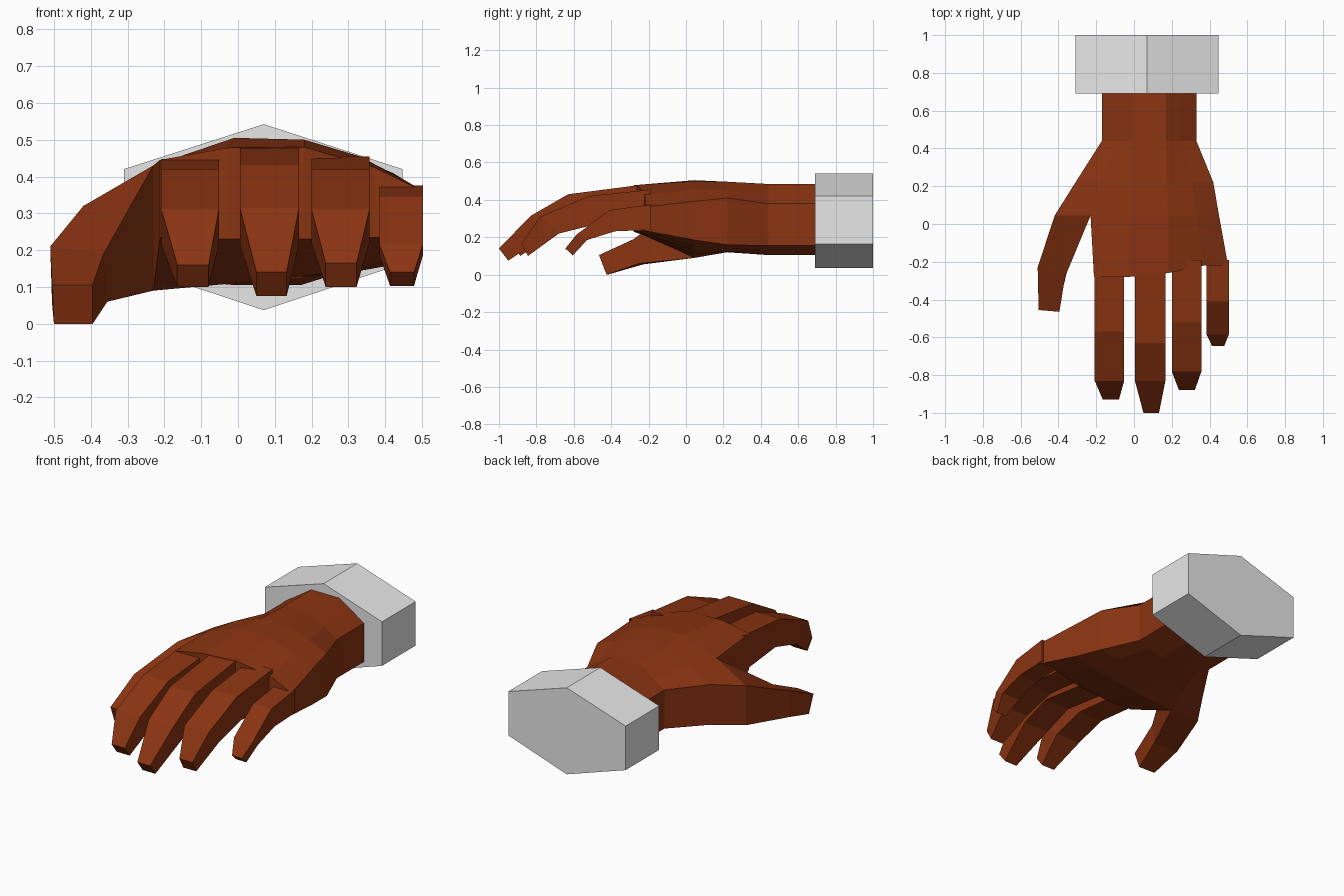
import bpy, bmesh

if "Cube" in bpy.data.objects:
    bpy.data.objects.remove(bpy.data.objects["Cube"])


def material(name, rgb):
    m = bpy.data.materials.new(name)
    m.diffuse_color = (*rgb, 1)
    m.use_nodes = True
    m.node_tree.nodes["Principled BSDF"].inputs["Base Color"].default_value = m.diffuse_color
    return m


skin = material("brown skin", (0.26, 0.035, 0.006))
grey = material("light grey cuff", (0.8, 0.8, 0.8))


def finish(bm, name, mat):
    bmesh.ops.remove_doubles(bm, verts=bm.verts, dist=0.0005)
    bmesh.ops.recalc_face_normals(bm, faces=bm.faces)
    mesh = bpy.data.meshes.new(name)
    bm.to_mesh(mesh)
    bm.free()
    mesh.materials.append(mat)
    ob = bpy.data.objects.new(name, mesh)
    bpy.context.collection.objects.link(ob)


def loft(bm, rings, cap_start=False, cap_end=False):
    """Skin a series of closed rings of 3D points."""
    vs = [[bm.verts.new(p) for p in r] for r in rings]
    n = len(vs[0])
    for a, b in zip(vs, vs[1:]):
        for i in range(n):
            j = (i + 1) % n
            bm.faces.new((a[i], a[j], b[j], b[i]))
    if cap_start:
        bm.faces.new(vs[0])
    if cap_end:
        bm.faces.new(vs[-1])
    return vs


def ring(cols):
    """Closed ring from columns (x, y, top z, bottom z)."""
    return ([(x, y, t) for x, y, t, b in cols]
            + [(x, y, b) for x, y, t, b in reversed(cols)])


# Palm rows: columns of (x, top z, bottom z) from thumb side to little finger side
wrist = [(-.17, .38, .155), (-.10, .425, .13), (-.01, .485, .105),
         (.17, .485, .105), (.25, .435, .13), (.33, .38, .155)]
heel = [(-.31, .365, .13), (-.17, .44, .12), (-.01, .497, .12),
        (.17, .497, .125), (.31, .455, .14), (.42, .41, .16)]
middle = [(-.42, .32, .09), (-.23, .43, .09), (-.01, .505, .11),
          (.18, .50, .13), (.33, .455, .15), (.45, .392, .185)]
rows = [ring([(x, y, t, b) for x, t, b in r])
        for y, r in ((.70, wrist), (.44, wrist), (.22, heel), (.045, middle))]
knuckles = [(-.212, -.28, .445, .235), (-.03, -.28, .478, .23), (.18, -.26, .48, .23),
            (.37, -.22, .425, .235), (.498, -.22, .363, .235)]

hand = bmesh.new()
loft(hand, rows, cap_start=True)
front = loft(hand, [ring([(x, .045, t, b) for x, t, b in middle[1:]]), ring(knuckles)])[-1]
for i in range(4):
    hand.faces.new((front[i], front[i + 1], front[8 - i], front[9 - i]))

# Thumb: grows from the outer strip of the palm
loft(hand, [
    ring([(x, .045, t, b) for x, t, b in middle[:2]]),
    [(-.51, -.23, .21), (-.365, -.28, .19), (-.355, -.25, .06), (-.505, -.23, .055)],
    [(-.505, -.455, .105), (-.395, -.465, .105), (-.395, -.425, 0), (-.50, -.42, 0)],
], cap_end=True)
finish(hand, "palm_and_thumb", skin)


# Fingers: base, two joints and a narrow tip; stations are (y, z) on top and below
def finger(name, x0, x1, tip0, tip1, top, under):
    bm = bmesh.new()
    rings = []
    for k, ((yt, zt), (yb, zb)) in enumerate(zip(top, under)):
        a, b = (tip0, tip1) if k == 3 else (x0, x1)
        rings.append([(a, yt, zt), (b, yt, zt), (b, yb, zb), (a, yb, zb)])
    loft(bm, rings, True, True)
    finish(bm, name, skin)


finger("index_finger", -.208, -.052, -.165, -.08,
       [(-.24, .448), (-.57, .42), (-.83, .31), (-.93, .16)],
       [(-.24, .24), (-.53, .27), (-.72, .215), (-.885, .10)])
finger("middle_finger", .005, .166, .05, .132,
       [(-.22, .483), (-.63, .43), (-.83, .315), (-1.0, .14)],
       [(-.22, .235), (-.56, .28), (-.74, .215), (-.95, .075)])
finger("ring_finger", .20, .357, .238, .322,
       [(-.19, .455), (-.52, .42), (-.78, .31), (-.88, .165)],
       [(-.19, .24), (-.48, .27), (-.68, .22), (-.845, .10)])
finger("little_finger", .384, .502, .413, .478,
       [(-.19, .375), (-.41, .345), (-.585, .215), (-.645, .14)],
       [(-.19, .24), (-.38, .232), (-.53, .185), (-.605, .103)])

# Cuff: closed six-sided band
hexagon = [(.07, .542), (.447, .42), (.447, .163), (.07, .037), (-.31, .163), (-.31, .42)]
cuff = bmesh.new()
loft(cuff, [[(x, y, z) for x, z in hexagon] for y in (.69, 1.0)], True, True)
finish(cuff, "cuff", grey)
